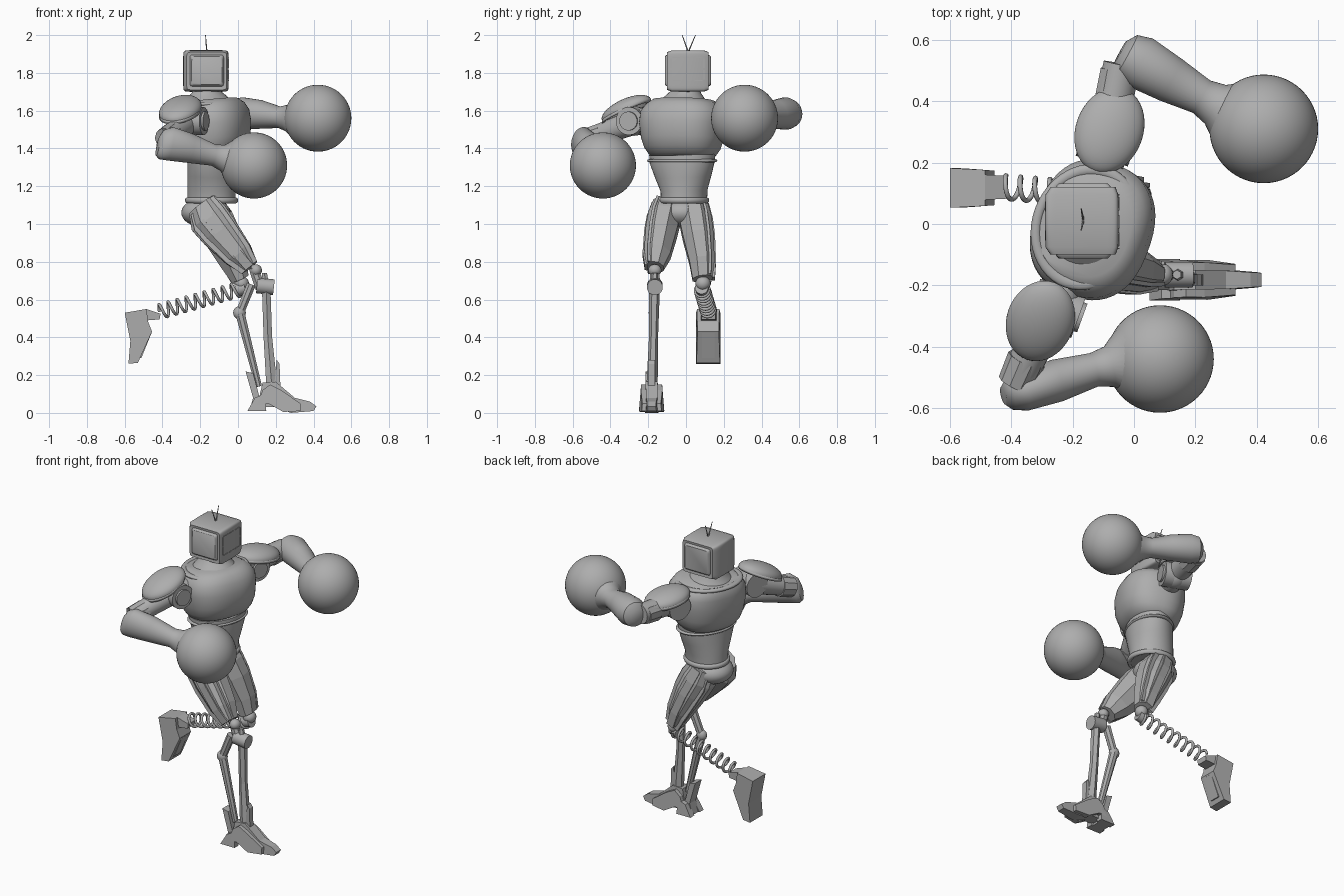
import bpy, bmesh, math
from mathutils import Vector, Matrix

cube = bpy.data.objects.get("Cube")
if cube:
    bpy.data.objects.remove(cube, do_unlink=True)

grey = bpy.data.materials.new("plain grey")
grey.use_nodes = True
colour = (0.42, 0.42, 0.42, 1)
grey.diffuse_color = colour
grey.node_tree.nodes["Principled BSDF"].inputs["Base Color"].default_value = colour

FACING = Vector((0.94, -0.34, 0))
SIDE = Vector((-0.34, -0.94, 0))
YAW = math.radians(-20)
Y = Vector((0, 1, 0))
Z = Vector((0, 0, 1))


def finish(name, bm, smooth=True):
    bmesh.ops.recalc_face_normals(bm, faces=bm.faces)
    mesh = bpy.data.meshes.new(name)
    bm.to_mesh(mesh)
    bm.free()
    mesh.materials.append(grey)
    ob = bpy.data.objects.new(name, mesh)
    bpy.context.collection.objects.link(ob)
    if smooth:
        bpy.ops.object.select_all(action='DESELECT')
        ob.select_set(True)
        bpy.context.view_layer.objects.active = ob
        bpy.ops.object.shade_smooth_by_angle(angle=math.radians(40))
    return ob


def loft(name, rings, sides=32, ref=Z, power=2, smooth=True):
    """Skin through rings given as x, y, z, radius, second radius."""
    bm = bmesh.new()
    t = Vector(rings[-1][:3]) - Vector(rings[0][:3])
    u = t.cross(ref).normalized()
    v = t.cross(u).normalized()
    loops = []
    for r in rings:
        loop = []
        for i in range(sides):
            a = math.tau * (i + 0.5) / sides
            c, s = math.cos(a), math.sin(a)
            c = math.copysign(abs(c) ** (2 / power), c)
            s = math.copysign(abs(s) ** (2 / power), s)
            loop.append(bm.verts.new(Vector(r[:3]) + u * c * r[3] + v * s * r[-1]))
        loops.append(loop)
    for a, b in zip(loops, loops[1:]):
        for i in range(sides):
            j = (i + 1) % sides
            bm.faces.new((a[i], a[j], b[j], b[i]))
    bm.faces.new(loops[0])
    bm.faces.new(loops[-1])
    return finish(name, bm, smooth)


def rod(name, a, b, r, r2=None, sides=20, smooth=True):
    ref = Y if abs((Vector(b) - Vector(a)).normalized().y) < 0.9 else Z
    return loft(name, [(*a, r), (*b, r2 or r)], sides, ref, 2, smooth)


def ball(name, centre, size, seg=40):
    bm = bmesh.new()
    bmesh.ops.create_uvsphere(bm, u_segments=seg, v_segments=seg // 2, radius=1)
    bm.transform(Matrix.Translation(centre) @ Matrix.Diagonal((*size, 1)))
    return finish(name, bm)


def plate(name, outline, y0, y1, taper=None):
    """Extrude an x, z outline from y0 to y1; taper gives a new y from x, y, z."""
    bm = bmesh.new()
    face = bm.faces.new([bm.verts.new((x, y0, z)) for x, z in outline])
    ext = bmesh.ops.extrude_face_region(bm, geom=[face])
    for v in ext["geom"]:
        if isinstance(v, bmesh.types.BMVert):
            v.co.y = y1
    if taper:
        for v in bm.verts:
            v.co.y = taper(*v.co)
    return finish(name, bm, False)


def foot_taper(x, y, z):
    return -.182 + (y + .182) * (1 - 2 * max(0, x - .22) - 1.2 * z)


def raised_taper(x, y, z):
    return .118 + (y - .118) * (1 - 1.2 * max(0, x + .56))


def oval_ring(name, centre, depth, width, thick):
    bpy.ops.mesh.primitive_torus_add(major_radius=1, minor_radius=0.1, major_segments=48,
                                     minor_segments=8, location=centre, rotation=(0, 0, YAW))
    ob = bpy.context.object
    ob.name = name
    ob.scale = (depth, width, thick * 10)
    ob.data.materials.append(grey)
    bpy.ops.object.shade_smooth_by_angle(angle=math.radians(60))


# Torso
loft("chest", [(-.13, -.02, 1.345, .1, .14), (-.13, -.02, 1.365, .142, .177),
               (-.13, -.02, 1.4, .168, .2), (-.13, -.02, 1.45, .186, .216),
               (-.135, -.02, 1.53, .194, .226), (-.14, -.015, 1.59, .188, .224),
               (-.15, -.01, 1.63, .174, .198), (-.16, -.01, 1.655, .148, .16)], 48, SIDE, 2.4)
loft("neck", [(-.16, -.01, 1.63, .14, .14), (-.165, -.005, 1.665, .11, .11),
              (-.17, 0, 1.7, .075, .08), (-.17, 0, 1.75, .065, .065)], 32, SIDE)
oval_ring("collar", (-.155, -.01, 1.635), .162, .19, .012)
oval_ring("chest_rim", (-.13, -.02, 1.335), .125, .175, .009)
loft("waist", [(-.13, -.02, 1.37, .13, .18), (-.13, -.02, 1.33, .132, .178),
               (-.135, -.015, 1.25, .13, .152), (-.14, -.01, 1.18, .128, .125),
               (-.14, -.01, 1.12, .13, .12)], 40, SIDE)
oval_ring("belt", (-.14, -.01, 1.125), .13, .12, .016)
ball("pelvis", (-.17, -.015, 1.06), (.13, .125, .08))

# Head with raised side panels and a thin broken outline on the front
loft("head", [(-.165, -.112, 1.812, .08, .074), (-.165, -.104, 1.812, .088, .082),
              (-.165, -.098, 1.812, .09, .084), (-.166, -.1, 1.81, .106, .1),
              (-.17, -.075, 1.81, .119, .109), (-.17, .01, 1.81, .12, .11),
              (-.17, .095, 1.81, .119, .109), (-.166, .12, 1.81, .106, .1),
              (-.165, .118, 1.812, .09, .084), (-.165, .124, 1.812, .088, .082),
              (-.165, .132, 1.812, .08, .074)], 40, Z, 14)
for y in (-.08, .095):
    for z in (1.79, 1.85):
        plate("screen_edge_upright", [(-.055, z - .025), (-.048, z - .025), (-.048, z + .025),
                                      (-.055, z + .025)], y - .002, y + .002)
for z in (1.76, 1.88):
    for y in (-.05, .008, .066):
        plate("screen_edge_bar", [(-.055, z - .002), (-.048, z - .002),
                                  (-.048, z + .002), (-.055, z + .002)], y - .022, y + .022)
for tip in (-.02, .05):
    rod("antenna", (-.165, .012, 1.91), (-.172, tip, 2.0), .004, .002, 8)

# Shoulders
for side, c, pad, tilt in (("right", (-.255, -.275, 1.545), (-.305, -.315, 1.605), 24),
                           ("left", (-.09, .265, 1.56), (-.08, .305, 1.615), -8)):
    c = Vector(c)
    ball(side + "_shoulder", c, (.078, .078, .078))
    rod(side + "_shoulder_link", (-.15, 0, 1.54), c, .07)
    rod(side + "_shoulder_disc", c - FACING * .08, c + FACING * .08, .074, sides=28)
    rod(side + "_shoulder_cap", c, c + FACING * .092, .05, sides=24)
    bm = bmesh.new()
    bmesh.ops.create_uvsphere(bm, u_segments=40, v_segments=20, radius=1)
    bmesh.ops.bisect_plane(bm, geom=bm.verts[:] + bm.edges[:] + bm.faces[:],
                           plane_co=(0, 0, 0), plane_no=(0, 0, 1), clear_inner=True)
    bm.transform(Matrix.Translation(pad) @ Matrix.Rotation(YAW, 4, 'Z')
                 @ Matrix.Rotation(math.radians(tilt), 4, 'X') @ Matrix.Diagonal((.11, .145, .057, 1)))
    shell = finish(side + "_shoulder_pad", bm).modifiers.new("thickness", 'SOLIDIFY')
    shell.thickness = .018

# Arms and round gloves
rod("right_upper_arm", (-.28, -.3, 1.53), (-.385, -.52, 1.45), .065, .055, 24)
rod("left_upper_arm", (-.09, .28, 1.57), (-.04, .52, 1.58), .065, .06, 24)
rod("right_elbow_cuff", (-.35, -.44, 1.475), (-.385, -.52, 1.45), .064, .06, 10, False)
rod("left_elbow_cuff", (-.065, .41, 1.57), (-.05, .5, 1.575), .065, .062, 10, False)
loft("right_forearm", [(-.425, -.56, 1.41, .03, .05), (-.405, -.555, 1.42, .052, .078),
                       (-.36, -.545, 1.425, .065, .09), (-.25, -.51, 1.4, .07, .078),
                       (-.13, -.475, 1.365, .056, .057), (-.08, -.465, 1.35, .068, .07),
                       (-.02, -.455, 1.335, .125, .125)])
loft("left_forearm", [(-.045, .56, 1.585, .04, .04), (-.025, .55, 1.585, .075, .075),
                      (.02, .527, 1.585, .088, .086), (.12, .47, 1.58, .077, .076),
                      (.22, .415, 1.565, .06, .057), (.265, .39, 1.56, .072, .072),
                      (.33, .355, 1.56, .125, .125)])
ball("right_glove", (.085, -.44, 1.31), (.175, .175, .175), 56)
ball("left_glove", (.423, .31, 1.56), (.177, .177, .177), 56)

# Faceted thighs with raised strips
thighs = {"right": [(-.19, -.1, 1.1, .09, .08), (-.155, -.115, 1.03, .118, .092),
                    (-.1, -.13, .96, .112, .09), (0, -.152, .84, .088, .076),
                    (.06, -.165, .77, .054, .05)],
          "left": [(-.16, .04, 1.1, .09, .08), (-.125, .05, 1.02, .112, .092),
                   (-.08, .065, .93, .106, .088), (-.022, .085, .8, .08, .072),
                   (.01, .09, .71, .052, .06)]}
for name, rings in thighs.items():
    loft(name + "_thigh", rings, 8, Y, 2, False)
    out = -1 if name == "right" else 1
    for across, shift in ((.035, (0, out)), (.022, (.7, out * .65)), (.022, (-.7, out * .65))):
        strip = [(x + shift[0] * a * .75, y + shift[1] * b * .93, z + shift[0] * a * .65,
                  across, .01) for x, y, z, a, b in rings]
        loft(name + "_thigh_strip", strip, 4, Y, 2, False)

# Right lower leg
ball("right_knee", (.095, -.165, .755), (.032, .035, .032), 20)
rod("knee_link", (.08, -.165, .77), (.12, -.165, .66), .026, .03, 8, False)
rod("knee_barrel", (.1, -.165, .675), (.19, -.165, .665), .042, sides=24)
loft("shin", [(.14, -.165, .74, .015, .015), (.15, -.167, .64, .026, .028),
              (.158, -.172, .4, .026, .024), (.18, -.18, .13, .034, .03)], 6, Y, 2, False)
rod("calf_upper_rod", (.07, -.165, .68), (.01, -.17, .53), .026, .024, 8, False)
ball("calf_joint", (.008, -.17, .53), (.034, .028, .036), 12)
rod("calf_lower_rod", (.01, -.17, .53), (.11, -.18, .14), .027, .018, 8, False)

# Standing foot, narrowing upward and towards the tip
plate("foot", [(.1, .03), (.13, .16), (.2, .165), (.3, .08), (.38, .06), (.415, .035),
               (.4, .01), (.28, 0), (.2, .03)], -.222, -.142, foot_taper)
toe = [(.1, .04), (.13, .12), (.17, .15), (.23, .12), (.33, .05), (.33, .01), (.24, .005), (.16, .05)]
heel = [(.05, .01), (.09, .08), (.14, .1), (.15, .01)]
for y in (-.25, -.156):
    plate("side_toe", toe, y, y + .042, foot_taper)
    plate("heel_pad", heel, y, y + .042, foot_taper)
plate("heel_fin", [(.04, .22), (.08, .21), (.12, .06), (.14, .01), (.06, .01), (.08, .08)], -.215, -.15)
plate("ankle_spike", [(.19, .13), (.205, .28), (.22, .26), (.225, .13)], -.2, -.165)

# Left spring shin
ball("left_knee", (.02, .09, .685), (.038, .04, .038), 20)
start, end = Vector((.01, .085, .655)), Vector((-.42, .12, .535))
axis = (end - start).normalized()
u = axis.cross(Z).normalized()
v = axis.cross(u)
curve = bpy.data.curves.new("spring_shin", 'CURVE')
curve.dimensions = '3D'
curve.bevel_depth = .008
curve.bevel_resolution = 2
turns, steps = 9, 240
spline = curve.splines.new('POLY')
spline.points.add(steps)
for i, p in enumerate(spline.points):
    a = math.tau * turns * i / steps
    p.co = (*(start.lerp(end, i / steps) + (u * math.cos(a) + v * math.sin(a)) * .038), 1)
curve.materials.append(grey)
spring = bpy.data.objects.new("spring_shin", curve)
bpy.context.collection.objects.link(spring)
rod("spring_base", start - axis * .03, start + axis * .02, .035, sides=16)

# Raised foot
plate("raised_ankle", [(-.485, .55), (-.41, .525), (-.415, .495), (-.48, .49)], .075, .165, raised_taper)
plate("raised_foot", [(-.6, .53), (-.485, .55), (-.475, .48), (-.455, .43), (-.53, .265),
                      (-.58, .26), (-.57, .38)], .053, .182, raised_taper)
plate("sole_panel", [(-.464, .43), (-.458, .422), (-.512, .29), (-.52, .29)], .085, .15)
